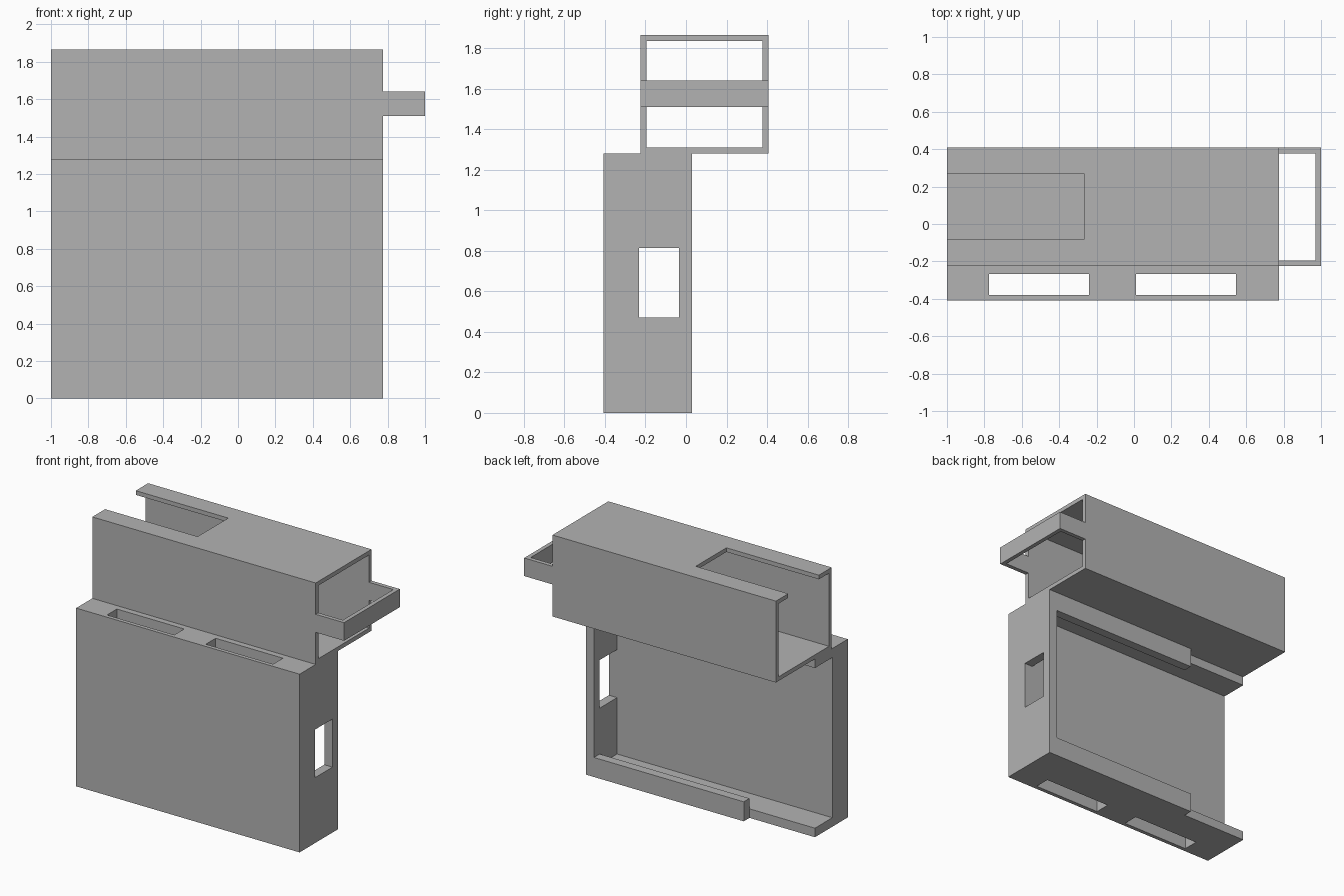
import bpy
import bmesh

if "Cube" in bpy.data.objects:
    bpy.data.objects.remove(bpy.data.objects["Cube"], do_unlink=True)

GREY = (0.45, 0.45, 0.45, 1)
grey = bpy.data.materials.new("plain_grey")
grey.use_nodes = True
grey.diffuse_color = GREY
grey.node_tree.nodes["Principled BSDF"].inputs["Base Color"].default_value = GREY


def prism(name, outline, z0, z1):
    """Extrude a flat xy outline from z0 to z1."""
    bm = bmesh.new()
    face = bm.faces.new([bm.verts.new((x, y, z0)) for x, y in outline])
    top = bmesh.ops.extrude_face_region(bm, geom=[face])["geom"]
    for v in top:
        if isinstance(v, bmesh.types.BMVert):
            v.co.z = z1
    bmesh.ops.recalc_face_normals(bm, faces=bm.faces)
    mesh = bpy.data.meshes.new(name)
    bm.to_mesh(mesh)
    bm.free()
    mesh.materials.append(grey)
    obj = bpy.data.objects.new(name, mesh)
    bpy.context.collection.objects.link(obj)
    return obj


def box(name, xs, ys, zs):
    (a, b), (c, d) = xs, ys
    return prism(name, [(a, c), (b, c), (b, d), (a, d)], *zs)


def cut(obj, *ranges):
    """Cut a box out of the object and discard the cutter."""
    cutter = box("cutter", *ranges)
    cutter.hide_render = True
    mod = obj.modifiers.new("cut", "BOOLEAN")
    mod.operation = "DIFFERENCE"
    mod.solver = "EXACT"
    mod.object = cutter
    bpy.context.view_layer.objects.active = obj
    bpy.ops.object.modifier_apply(modifier=mod.name)
    bpy.data.objects.remove(cutter, do_unlink=True)


LEFT, RIGHT = -1.0, 0.775      # ends of both housings
SEAM, TOP = 1.28, 1.865        # where the housings meet, and the top
FRONT, BACK = -0.225, 0.408    # depth of the upper housing
WALL = 0.03
OUT = 0.2                      # cutter overshoot

# Lower case: open at one end, with retaining lips along the back
case = box("lower_case", (LEFT, RIGHT), (-0.408, 0.03), (0, SEAM))
LIP_Y, LIP_END, INNER = -0.035, -0.48, 0.71
cut(case, (LEFT - OUT, INNER), (-0.232, LIP_Y), (0.065, SEAM - 0.065))
cut(case, (LEFT - OUT, INNER), (LIP_Y - 0.05, OUT), (0.14, SEAM - 0.14))
cut(case, (LEFT - OUT, LIP_END), (LIP_Y, OUT), (-OUT, SEAM + OUT))

# Vertical slots through the front panel
for x in (-0.775, 0.01):
    cut(case, (x, x + 0.535), (-0.38, -0.268), (-OUT, SEAM + OUT))

# Port in the side wall
cut(case, (INNER - 0.05, RIGHT + OUT), (-0.232, LIP_Y), (0.47, 0.815))

# Upper housing: square tube with an open-ended window in its roof
tube = box("upper_housing", (LEFT, RIGHT), (FRONT, BACK), (SEAM, TOP))
cut(tube, (LEFT - OUT, RIGHT + OUT), (FRONT + WALL, BACK - WALL),
    (SEAM + WALL, TOP - WALL))
cut(tube, (LEFT - OUT, -0.265), (-0.08, 0.268), (TOP - 0.1, TOP + OUT))

# U-shaped strap at the end of the housing
prism("end_strap", [
    (RIGHT, FRONT), (1, FRONT), (1, BACK), (RIGHT, BACK),
    (RIGHT, BACK - WALL), (1 - WALL, BACK - WALL),
    (1 - WALL, FRONT + WALL), (RIGHT, FRONT + WALL)], 1.51, 1.64)
